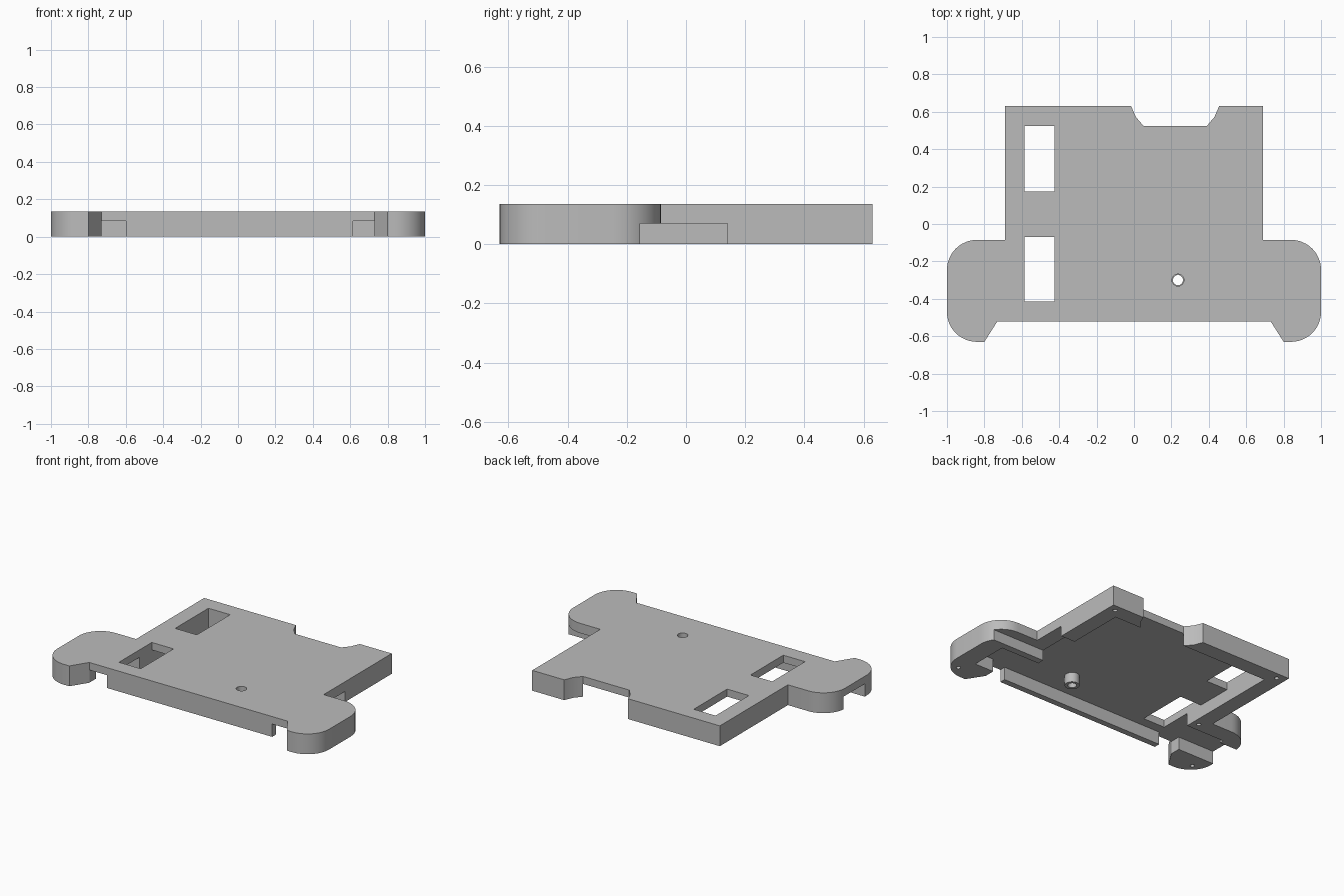
import bpy, bmesh, math

cube = bpy.data.objects.get("Cube")
if cube:
    bpy.data.objects.remove(cube, do_unlink=True)

HEIGHT, CEILING = 0.135, 0.085

grey = bpy.data.materials.new("mid grey plastic")
grey.use_nodes = True
colour = (0.5, 0.5, 0.5, 1)
grey.diffuse_color = colour
grey.node_tree.nodes["Principled BSDF"].inputs["Base Color"].default_value = colour


def prism(name, outline, z0, z1):
    """Extrude a flat outline from z0 to z1."""
    bm = bmesh.new()
    face = bm.faces.new([bm.verts.new((x, y, z0)) for x, y in outline])
    top = bmesh.ops.extrude_face_region(bm, geom=[face])["geom"]
    bmesh.ops.translate(bm, vec=(0, 0, z1 - z0),
                        verts=[v for v in top if isinstance(v, bmesh.types.BMVert)])
    bmesh.ops.recalc_face_normals(bm, faces=bm.faces)
    mesh = bpy.data.meshes.new(name)
    bm.to_mesh(mesh)
    bm.free()
    mesh.materials.append(grey)
    obj = bpy.data.objects.new(name, mesh)
    bpy.context.collection.objects.link(obj)
    return obj


def arc(cx, cy, r, a0, a1, n=12):
    return [(cx + r * math.cos(math.radians(a0 + (a1 - a0) * i / n)),
             cy + r * math.sin(math.radians(a0 + (a1 - a0) * i / n))) for i in range(n + 1)]


def circle(cx, cy, r, n=24):
    return arc(cx, cy, r, 0, 360, n)[:-1]


def box(x0, x1, y0, y1):
    return [(x0, y0), (x1, y0), (x1, y1), (x0, y1)]


def cut(target, cutters):
    """Subtract each cutter and apply, then remove the cutters."""
    bpy.context.view_layer.objects.active = target
    for c in cutters:
        c.hide_render = True
        mod = target.modifiers.new("cut", "BOOLEAN")
        mod.operation, mod.solver, mod.object = "DIFFERENCE", "EXACT", c
        bpy.ops.object.modifier_apply(modifier=mod.name)
        bpy.data.objects.remove(c, do_unlink=True)


# Outer silhouette: right half from front to back, mirrored for the left
wing = [(0.73, -0.52), (0.80, -0.63)]
wing += arc(0.84, -0.47, 0.16, -90, 0) + arc(0.84, -0.245, 0.16, 0, 90)
wing += [(0.69, -0.085), (0.69, 0.63)]
notch = [(0.455, 0.63), (0.43, 0.572), (0.39, 0.525),
         (0.05, 0.525), (0.01, 0.572), (-0.015, 0.63)]
cover = prism("cover_shell", wing + notch + [(-x, y) for x, y in reversed(wing)], 0, HEIGHT)

# Underside pocket, opening through the front gaps and the left wing side
pocket = [(0.585, 0.525), (0.585, -0.2), (0.87, -0.2), (0.87, -0.45), (0.73, -0.45),
          (0.73, -0.56), (0.615, -0.56), (0.615, -0.48), (-0.6, -0.48), (-0.6, -0.56),
          (-0.73, -0.56), (-0.73, -0.45), (-1.1, -0.45), (-1.1, -0.23), (-0.87, -0.23),
          (-0.87, -0.2), (-0.585, -0.2), (-0.585, 0.525)]
cutters = [prism("pocket_cutter", pocket, -0.1, CEILING),
           prism("side_gap_cutter", box(0.55, 1.1, -0.155, 0.14), -0.1, 0.07)]

# Two windows through the plate
for y0, y1 in ((-0.415, -0.07), (0.175, 0.525)):
    cutters.append(prism("window_cutter", box(-0.585, -0.425, y0, y1), -0.1, 0.3))

# Button hole and blind screw holes
BX, BY = 0.235, -0.3
cutters.append(prism("button_hole_cutter", circle(BX, BY, 0.032), 0.05, 0.3))
for x, y in ((-0.63, 0.585), (0.64, 0.585), (-0.63, -0.145), (0.92, -0.55), (-0.92, -0.55)):
    cutters.append(prism("screw_hole_cutter", circle(x, y, 0.014, 12), -0.1, 0.06))
cut(cover, cutters)

# Hollow boss hanging below the button hole
boss = prism("button_boss", circle(BX, BY, 0.045), 0.02, CEILING)
cut(boss, [prism("boss_bore_cutter", circle(BX, BY, 0.027), -0.1, 0.3)])

for obj in (cover, boss):
    bpy.ops.object.select_all(action="DESELECT")
    obj.select_set(True)
    bpy.context.view_layer.objects.active = obj
    bpy.ops.object.shade_smooth_by_angle(angle=math.radians(25))
